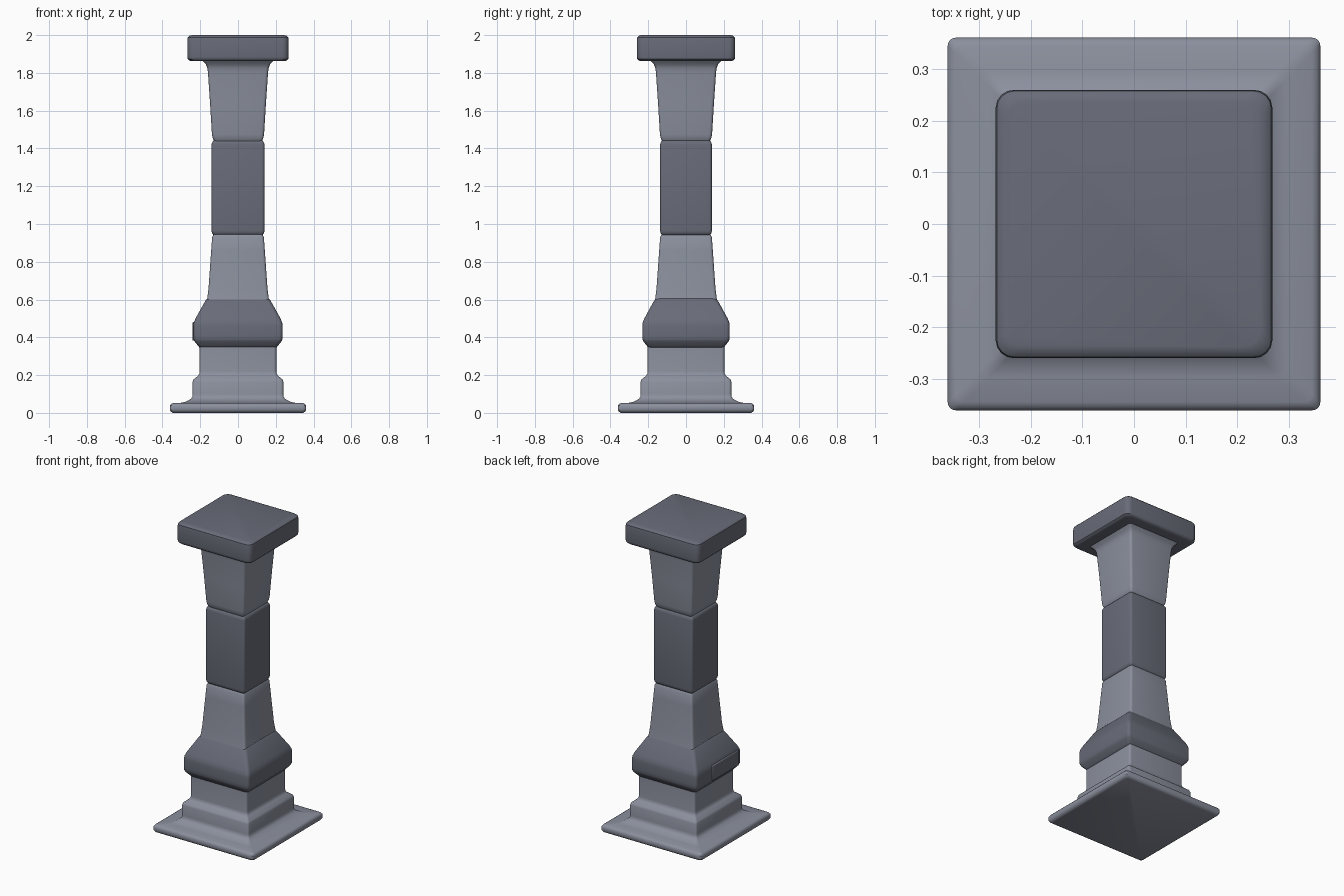
import bpy, bmesh, math

if "Cube" in bpy.data.objects:
    bpy.data.objects.remove(bpy.data.objects["Cube"])

dark = bpy.data.materials.new("dark_stone")
dark.diffuse_color = (0.14, 0.15, 0.19, 1)
dark.use_nodes = True
dark.node_tree.nodes["Principled BSDF"].inputs["Base Color"].default_value = dark.diffuse_color
light = bpy.data.materials.new("light_stone")
light.diffuse_color = (0.26, 0.28, 0.34, 1)
light.use_nodes = True
light.node_tree.nodes["Principled BSDF"].inputs["Base Color"].default_value = light.diffuse_color


def ring(bm, half, z, radius, ratio, segs=4):
    """Rounded square of vertices at height z."""
    verts = []
    c = half - radius
    for q in range(4):
        sx, sy = ((1, 1), (-1, 1), (-1, -1), (1, -1))[q]
        for i in range(segs + 1):
            a = math.pi / 2 * (q + i / segs)
            verts.append(bm.verts.new((sx * c + radius * math.cos(a),
                                       (sy * c + radius * math.sin(a)) * ratio, z)))
    return verts


def loft(name, profile, mat, radius=0.015, ratio=1.0, bottom=False, top=False):
    """Skin a (half width, z) profile with a rounded square section."""
    bm = bmesh.new()
    rings = [ring(bm, h, z, radius, ratio) for h, z in profile]
    n = len(rings[0])
    for a, b in zip(rings, rings[1:]):
        for i in range(n):
            j = (i + 1) % n
            bm.faces.new((a[i], a[j], b[j], b[i]))
    if bottom:
        bm.faces.new(rings[0][::-1])
    if top:
        bm.faces.new(rings[-1])
    mesh = bpy.data.meshes.new(name)
    bm.to_mesh(mesh)
    bm.free()
    return finish(bpy.data.objects.new(name, mesh), mat)


def finish(ob, mat):
    if ob.name not in bpy.context.collection.objects:
        bpy.context.collection.objects.link(ob)
    ob.data.materials.append(mat)
    bpy.ops.object.select_all(action='DESELECT')
    ob.select_set(True)
    bpy.context.view_layer.objects.active = ob
    bpy.ops.object.shade_smooth_by_angle(angle=math.radians(35))
    return ob


# Foot plate and stepped plinth
loft("plinth", [(0.345, 0.0), (0.355, 0.006), (0.361, 0.016), (0.361, 0.038),
                (0.355, 0.047), (0.345, 0.052), (0.295, 0.054), (0.275, 0.06),
                (0.25, 0.074), (0.242, 0.085), (0.24, 0.1), (0.24, 0.165),
                (0.235, 0.178), (0.212, 0.196), (0.205, 0.206), (0.203, 0.22),
                (0.203, 0.36)], light, bottom=True)

# Swollen collar above the plinth
loft("collar", [(0.195, 0.343), (0.205, 0.347), (0.212, 0.356), (0.23, 0.378),
                (0.235, 0.39), (0.236, 0.41), (0.236, 0.46), (0.234, 0.478),
                (0.225, 0.5), (0.172, 0.595), (0.163, 0.605), (0.15, 0.607)],
     dark, radius=0.02, ratio=0.98)

# Raised patch on the collar's left face
bpy.ops.mesh.primitive_cube_add(size=1, location=(-0.225, -0.065, 0.432))
patch = bpy.context.object
patch.name = "collar_patch"
patch.scale = (0.032, 0.27, 0.10)
bpy.ops.object.transform_apply(location=False, rotation=False, scale=True)
bev = patch.modifiers.new("bevel", 'BEVEL')
bev.width = 0.006
bev.segments = 2
finish(patch, dark)

# Lower tapering shaft
loft("lower_shaft", [(0.165, 0.59), (0.162, 0.612), (0.156, 0.66), (0.142, 0.86),
                     (0.137, 0.93), (0.131, 0.943), (0.127, 0.95)], light)

# Straight middle block
loft("middle_block", [(0.125, 0.94), (0.132, 0.943), (0.138, 0.953), (0.14, 0.965),
                      (0.14, 1.42), (0.138, 1.43), (0.132, 1.44), (0.125, 1.443)],
     dark, ratio=0.98, bottom=True, top=True)

# Upper flaring shaft
loft("upper_shaft", [(0.125, 1.435), (0.13, 1.445), (0.135, 1.458), (0.138, 1.475),
                     (0.148, 1.64), (0.159, 1.80), (0.162, 1.825), (0.17, 1.845),
                     (0.183, 1.858), (0.19, 1.868)], light)

# Square cap
loft("cap", [(0.245, 1.862), (0.258, 1.865), (0.266, 1.873), (0.268, 1.885),
             (0.268, 1.975), (0.266, 1.988), (0.258, 1.996), (0.245, 2.0)],
     dark, radius=0.035, ratio=0.97, bottom=True, top=True)
